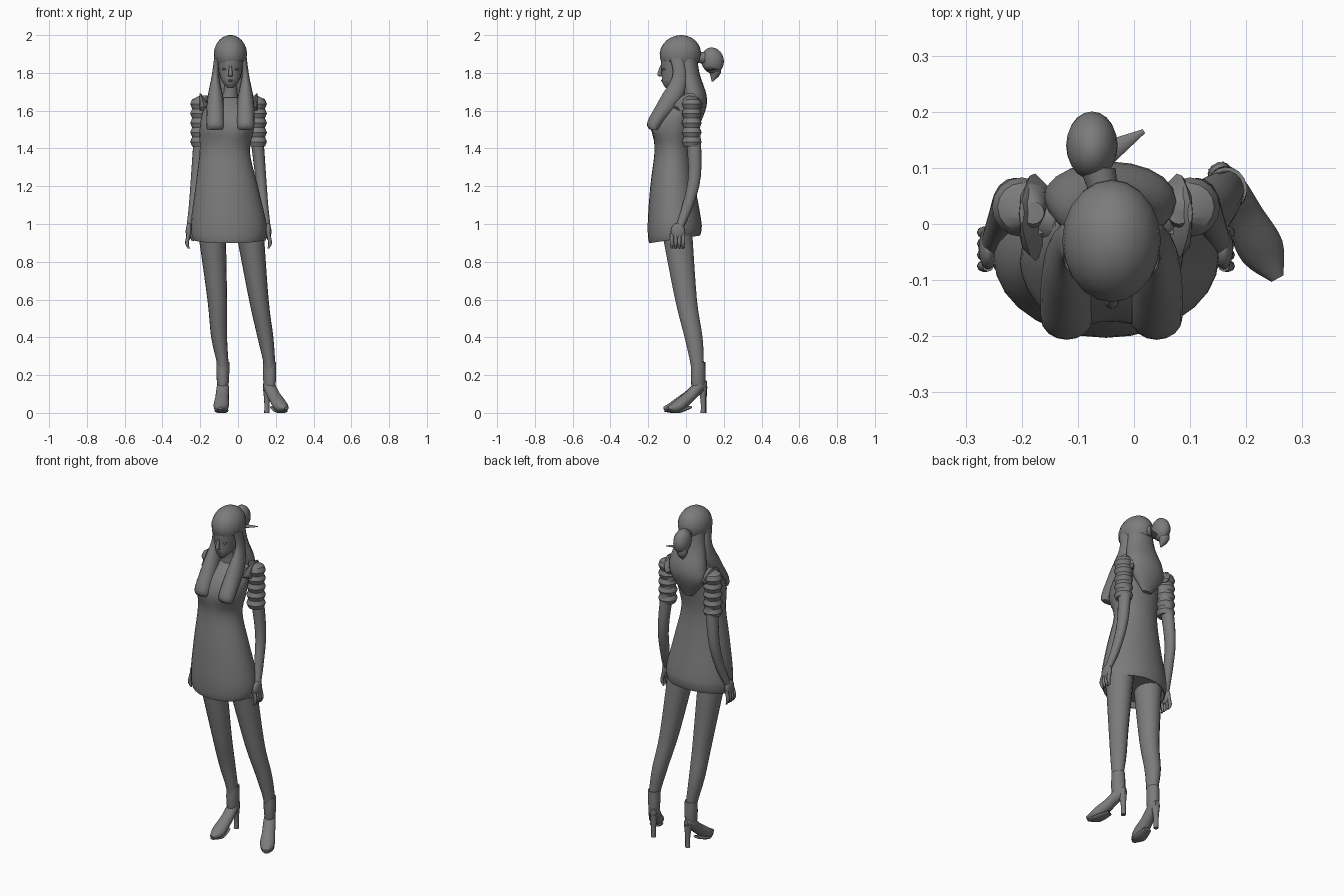
import bpy, bmesh, math
from mathutils import Vector, Matrix

cube = bpy.data.objects.get("Cube")
if cube:
    bpy.data.objects.remove(cube)

shade = (.2, .2, .2, 1)
grey = bpy.data.materials.new("plain_grey")
grey.use_nodes = True
grey.diffuse_color = shade
grey.node_tree.nodes["Principled BSDF"].inputs["Base Color"].default_value = shade

body_x, face_x = -.05, -.04          # centre lines of the torso and the head
sides = (("left", 1), ("right", -1))


def finish(name, bm, sharp_angle=50):
    bmesh.ops.recalc_face_normals(bm, faces=bm.faces)
    mesh = bpy.data.meshes.new(name)
    bm.to_mesh(mesh)
    bm.free()
    mesh.materials.append(grey)
    part = bpy.data.objects.new(name, mesh)
    bpy.context.collection.objects.link(part)
    bpy.ops.object.select_all(action='DESELECT')
    part.select_set(True)
    bpy.context.view_layer.objects.active = part
    bpy.ops.object.shade_smooth_by_angle(angle=math.radians(sharp_angle))


def smooth_path(stations, steps):
    """Resample stations along a smooth curve through all of them."""
    stations = [Vector(station) for station in stations]
    path = []
    for i, (start, end) in enumerate(zip(stations, stations[1:])):
        before = stations[max(i - 1, 0)]
        after = stations[min(i + 2, len(stations) - 1)]
        leave, arrive = (end - before) / 2, (after - start) / 2
        for step in range(steps):
            t = step / steps
            ease = t * t * (3 - 2 * t)
            path.append(start.lerp(end, ease)
                        + leave * t * (1 - t) ** 2 - arrive * t * t * (1 - t))
    return path + [stations[-1]]


def loft(name, stations, depth=(1, 1), segments=16, steps=4, lengthwise=False,
         shape=None, place=None, sharp_angle=50):
    """Skin ellipses at stations (x, y, z, half width); depth is their ratio at both ends."""
    bm = bmesh.new()
    path = smooth_path(stations, steps)
    loops = []
    for i, (x, y, z, width) in enumerate(path):
        t = i / (len(path) - 1)
        ratio = depth[0] * (1 - t) + depth[1] * t
        loop = []
        for k in range(segments):
            angle = math.tau * k / segments
            across, along = width * math.cos(angle), width * ratio * math.sin(angle)
            offset = (across, 0, along) if lengthwise else (across, along, 0)
            point = Vector((x, y, z)) + Vector(offset)
            loop.append(bm.verts.new(shape(point) if shape else point))
        loops.append(loop)
    for lower, upper in zip(loops, loops[1:]):
        for k in range(segments):
            bm.faces.new((lower[k - 1], lower[k], upper[k], upper[k - 1]))
    bm.faces.new(loops[0])
    bm.faces.new(loops[-1])
    if place:
        bm.transform(place)
    finish(name, bm, sharp_angle)


def ball(name, centre, radii, tilt=0, cut_normal=None, cut_point=None):
    bm = bmesh.new()
    bmesh.ops.create_uvsphere(bm, u_segments=20, v_segments=12, radius=1)
    bm.transform(Matrix.Translation(centre) @ Matrix.Rotation(tilt, 4, 'X')
                 @ Matrix.Diagonal((*radii, 1)))
    if cut_normal:
        bmesh.ops.bisect_plane(bm, geom=bm.verts[:] + bm.edges[:] + bm.faces[:],
                               plane_co=cut_point, plane_no=cut_normal, clear_inner=True)
        bmesh.ops.holes_fill(bm, edges=[edge for edge in bm.edges if edge.is_boundary])
    finish(name, bm)


# Dress with a hem that dips at the front and a shaped bust
def shape_dress(point):
    if point.z < 1:
        point.z += (point.y - body_x) * .15
    elif point.y < -.1:
        for side, sign in sides:
            reach = (point.x - body_x - sign * .08) / .05
            rise = (point.z - 1.52) / .06
            point.y -= .03 * math.exp(-reach * reach - rise * rise)
    return point


loft("dress", [
    (body_x, -.06, .95, .17), (body_x, -.06, .92, .19), (body_x, -.06, 1, .2),
    (-.06, -.07, 1.2, .165), (-.07, -.07, 1.38, .133), (-.06, -.065, 1.5, .143),
    (body_x, -.04, 1.6, .135), (body_x, 0, 1.67, .09)],
    depth=(.7, .75), segments=28, shape=shape_dress)
ball("shoulders", (body_x, .01, 1.62), (.15, .06, .06))

# Neck, face and features
loft("neck", [(body_x, 0, 1.64, .06), (face_x, -.02, 1.7, .037), (face_x, -.03, 1.8, .035)])
loft("face", [
    (face_x, -.09, 1.72, .015), (face_x, -.075, 1.75, .042), (face_x, -.055, 1.8, .06),
    (face_x, -.045, 1.9, .072)], depth=(1.2, 1.25), segments=20)
loft("nose", [(face_x, -.13, 1.84, .006), (face_x, -.14, 1.79, .012),
              (face_x, -.12, 1.78, .01)], segments=8)
ball("lips", (face_x, -.122, 1.76), (.015, .01, .006))
for side, sign in sides:
    ball(side + "_eye", (face_x + sign * .03, -.115, 1.82), (.014, .01, .006))
    ball(side + "_ear", (face_x + sign * .065, -.035, 1.82), (.01, .02, .025))

# Hair cap with a slanted fringe
ball("hair_cap", (face_x, -.03, 1.9), (.088, .11, .1), tilt=.2,
     cut_normal=(-.2, .2, 1), cut_point=(face_x, -.14, 1.86))

# Long hair down the back, ending in a rounded point
loft("back_hair", [
    (face_x, 0, 1.93, .07), (face_x, .01, 1.8, .087), (face_x, .04, 1.68, .115),
    (body_x, .05, 1.6, .105), (body_x, .05, 1.5, .03)], depth=(.8, .4), segments=20)

# Front locks draped over the chest, and collar peaks
for side, sign in sides:
    lock_x = face_x + sign * .08
    loft(side + "_front_lock", [
        (lock_x - sign * .01, -.05, 1.88, .016), (lock_x, -.035, 1.78, .02),
        (lock_x, -.08, 1.66, .043), (lock_x, -.16, 1.54, .047), (lock_x, -.17, 1.5, .042)],
        depth=(2.3, .5))
    peak_x = body_x + sign * .12
    loft(side + "_collar_peak", [(peak_x, .01, 1.6, .04), (peak_x + sign * .03, .02, 1.69, .004)],
         depth=(1.5, 5), segments=8, sharp_angle=30)

# Bun with its band, tail and a loose strand
bun = Vector((-.075, .14, 1.865))
ball("bun", bun, (.046, .06, .07), tilt=.25)
loft("bun_band", [(-.055, .06, 1.88, .027), (-.065, .1, 1.88, .032)], lengthwise=True)
loft("bun_tail", [(*bun, .035), (-.085, .155, 1.8, .03), (*(bun - Vector((0, 0, .11))), .004)],
     segments=8)
loft("loose_strand", [(0, 0, 0, .025), (0, -.09, 0, .004)], depth=(.4, .4), segments=8,
     lengthwise=True, place=Matrix.Translation((-.06, .12, 1.82)) @ Matrix.Rotation(2.1, 4, 'Z'))

# Arms, ruffled sleeves and hands, mirrored about the torso
for side, sign in sides:
    mirror = Matrix.Translation((body_x, 0, 0)) @ Matrix.Diagonal((sign, 1, 1, 1))
    loft(side + "_arm", [
        (.12, .02, 1.65, .035), (.15, .04, 1.45, .034), (.17, .045, 1.25, .029),
        (.185, .01, 1.1, .025), (.205, -.035, .98, .018)], depth=(1.1, 1.2), place=mirror)
    ruffles = [(.15, .03, 1.66 - .025 * i, .043 + .01 * (i % 2)) for i in range(11)]
    loft(side + "_sleeve", [(.13, .02, 1.68, .02)] + ruffles, steps=1, place=mirror, sharp_angle=30)
    ball(side + "_palm", mirror @ Vector((.21, -.043, .96)), (.017, .038, .045))
    for i, finger in enumerate(("index", "middle", "ring", "little")):
        y = -.075 + .02 * i
        loft(f"{side}_{finger}_finger", [
            (.21, y, .95, .01), (.22, y, .9, .01), (.21, y, .87, .005)], segments=8, place=mirror)
    loft(side + "_thumb", [(.2, -.06, .98, .012), (.19, -.08, .91, .006)], segments=8, place=mirror)

# Legs and heeled ankle boots, the left one turned outwards
for side, hip, knee, calf, ankle, turn in (("left", .06, .11, .145, .167, .5),
                                           ("right", -.14, -.11, -.1, -.08, -.07)):
    loft(side + "_leg", [
        (hip, -.05, .98, .075), (knee, 0, .6, .052), (calf, .04, .4, .042),
        (ankle, .06, .25, .03), (ankle, .065, .15, .028)], depth=(1.1, 1.2), segments=18)
    place = Matrix.Translation((ankle, .065, 0)) @ Matrix.Rotation(turn, 4, 'Z')
    loft(side + "_boot_shaft", [(0, 0, .27, .034), (0, 0, .18, .033), (0, 0, .12, .026)],
         depth=(1.1, 1.3), place=place)
    loft(side + "_boot_foot", [
        (0, .045, .145, .015), (0, 0, .135, .032), (0, -.06, .08, .036),
        (0, -.13, .035, .04), (0, -.185, .025, .012)],
        depth=(1.6, .6), lengthwise=True, place=place)
    loft(side + "_boot_sole", [(0, -.05, .03, .025), (0, -.12, .01, .037), (0, -.18, .01, .012)],
         depth=(.3, .3), lengthwise=True, place=place)
    loft(side + "_boot_heel", [(0, .025, .14, .024), (0, .03, .06, .014), (0, .03, 0, .014)],
         segments=10, place=place)
